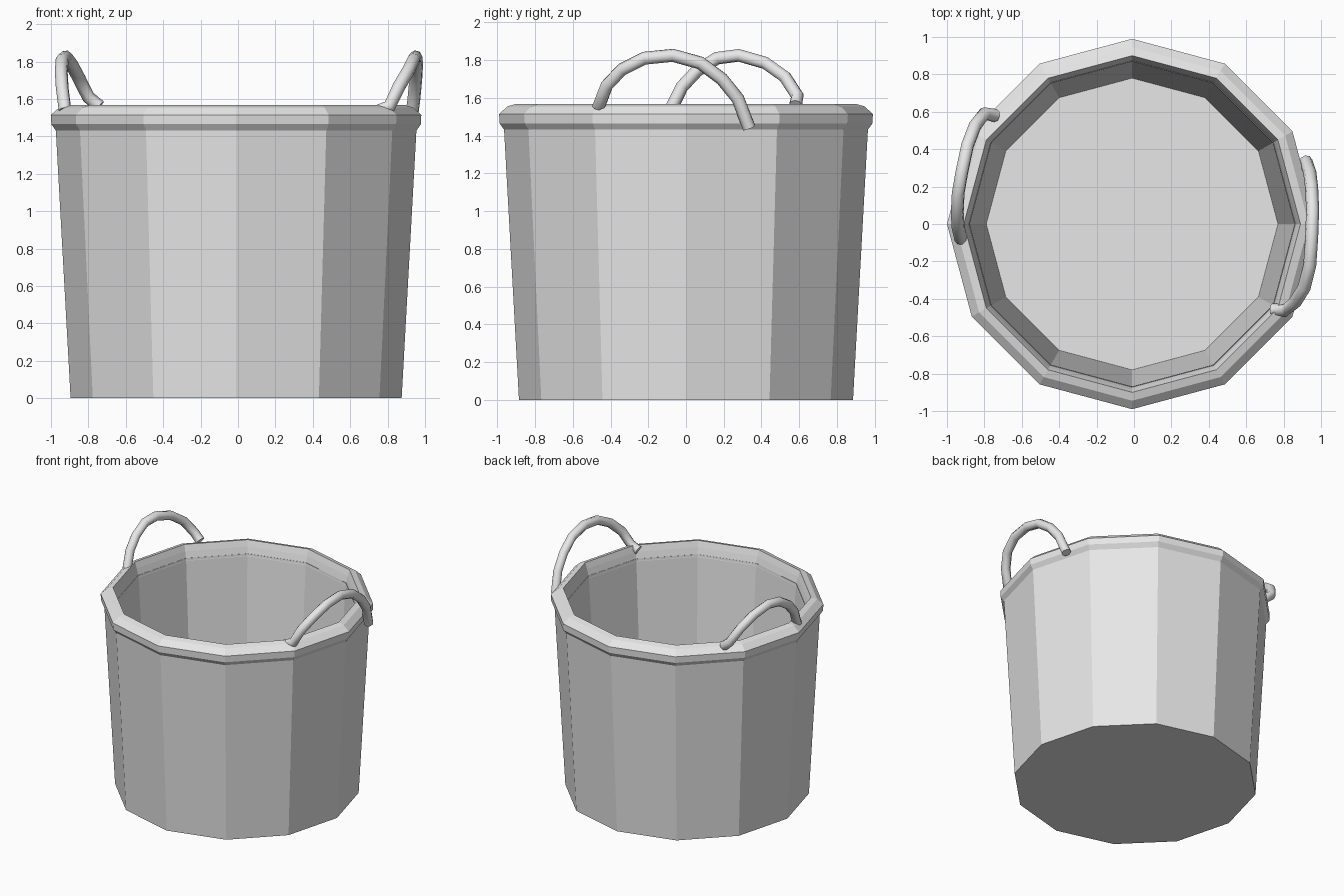
import bpy, bmesh, math

cube = bpy.data.objects.get("Cube")
if cube:
    bpy.data.objects.remove(cube)

SIDES = 12
CENTRE_X = -0.01

grey = bpy.data.materials.new("plain grey")
grey.use_nodes = True
colour = (0.8, 0.8, 0.8, 1)
grey.diffuse_color = colour
grey.node_tree.nodes["Principled BSDF"].inputs["Base Color"].default_value = colour


def lathe(name, profile, closed):
    """Spin a (radius, height) profile; open profiles get flat end caps."""
    bm = bmesh.new()
    rings = []
    for r, z in profile:
        ring = []
        for i in range(SIDES):
            a = math.tau * i / SIDES
            ring.append(bm.verts.new((CENTRE_X + r * math.cos(a), r * math.sin(a), z)))
        rings.append(ring)
    pairs = list(zip(rings, rings[1:]))
    if closed:
        pairs.append((rings[-1], rings[0]))
    else:
        bm.faces.new(rings[0])
        bm.faces.new(rings[-1])
    for low, high in pairs:
        for i in range(SIDES):
            j = (i + 1) % SIDES
            bm.faces.new((low[i], low[j], high[j], high[i]))
    bmesh.ops.recalc_face_normals(bm, faces=bm.faces)
    mesh = bpy.data.meshes.new(name)
    bm.to_mesh(mesh)
    bm.free()
    mesh.materials.append(grey)
    obj = bpy.data.objects.new(name, mesh)
    bpy.context.collection.objects.link(obj)
    return obj


def tube(name, path, radius):
    """Round rope following a path, converted to a smooth mesh."""
    curve = bpy.data.curves.new(name, "CURVE")
    curve.dimensions = "3D"
    curve.bevel_depth = radius
    curve.bevel_resolution = 2
    curve.use_fill_caps = True
    spline = curve.splines.new("POLY")
    spline.points.add(len(path) - 1)
    for point, co in zip(spline.points, path):
        point.co = (*co, 1)
    curve.materials.append(grey)
    obj = bpy.data.objects.new(name, curve)
    bpy.context.collection.objects.link(obj)
    bpy.ops.object.select_all(action="DESELECT")
    obj.select_set(True)
    bpy.context.view_layer.objects.active = obj
    bpy.ops.object.convert(target="MESH")
    bpy.ops.object.shade_smooth_by_angle(angle=math.radians(50))
    return obj


# Tapered hollow bucket: outside wall, lip hidden in the rim, inside wall, floor
lathe("bucket_body", [(0.885, 0), (0.965, 1.45), (0.87, 1.47), (0.78, 0.06)], False)

# Faceted rim band
lathe("rim", [(0.963, 1.43), (0.988, 1.465), (0.99, 1.515), (0.945, 1.555),
              (0.9, 1.568), (0.885, 1.52), (0.868, 1.45)], True)

# Rope handles, sitting unevenly on the rim
tube("left_handle", [
    (0.74, -0.46, 1.53), (0.81, -0.46, 1.56), (0.86, -0.42, 1.665),
    (0.91, -0.34, 1.75), (0.94, -0.22, 1.81), (0.95, -0.07, 1.825),
    (0.955, 0.075, 1.785), (0.95, 0.19, 1.7), (0.94, 0.275, 1.595),
    (0.92, 0.335, 1.44)], 0.035)
tube("right_handle", [
    (-0.925, -0.08, 1.54), (-0.94, -0.02, 1.66), (-0.945, 0.06, 1.745),
    (-0.94, 0.165, 1.81), (-0.92, 0.28, 1.825), (-0.89, 0.42, 1.785),
    (-0.85, 0.525, 1.71), (-0.8, 0.59, 1.61), (-0.74, 0.58, 1.56)], 0.035)
